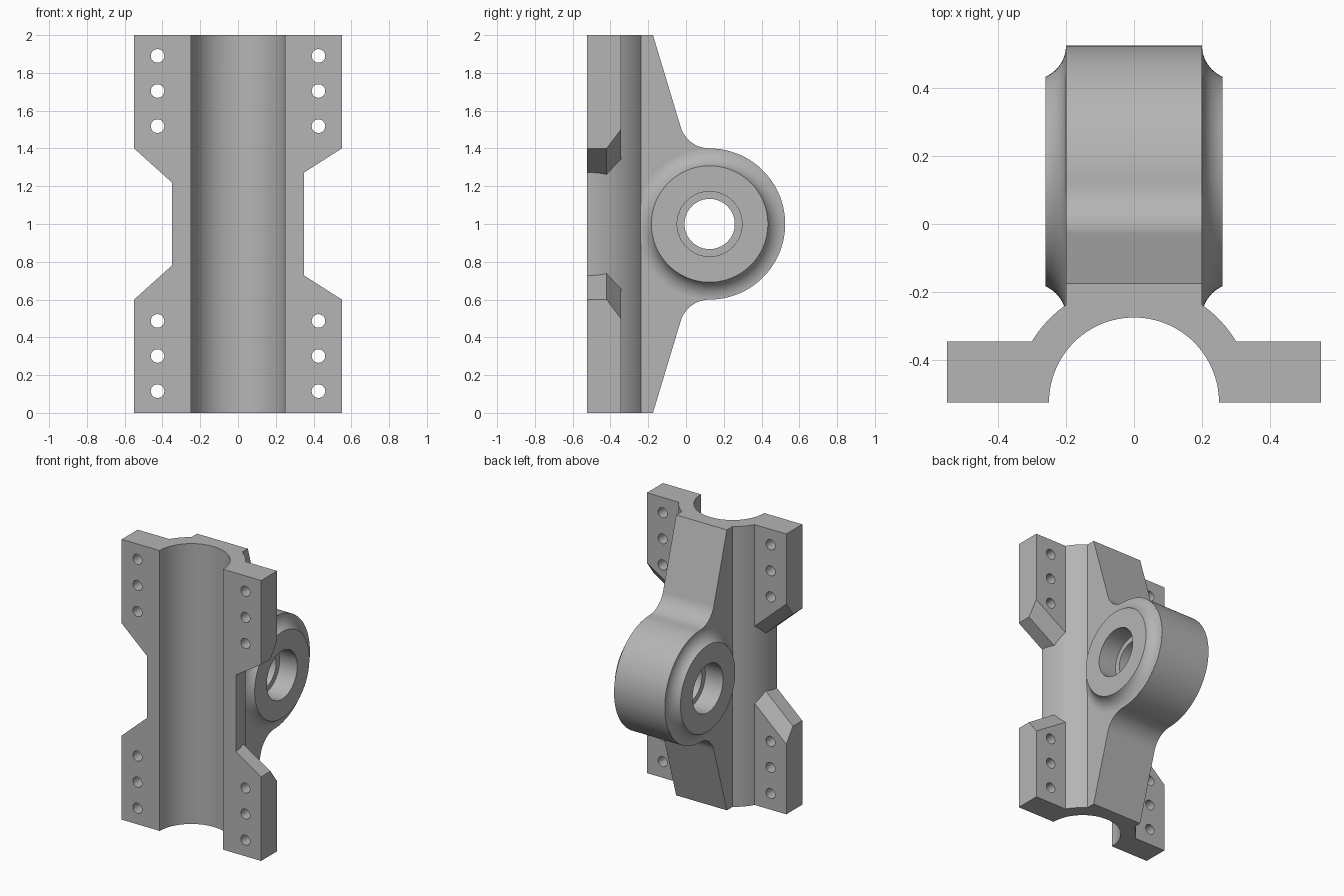
import bpy, bmesh
from math import sin, cos, pi, acos, atan2, radians
from mathutils import Vector

if "Cube" in bpy.data.objects:
    bpy.data.objects.remove(bpy.data.objects["Cube"], do_unlink=True)

HEIGHT, FRONT, BACK = 2.0, -0.525, -0.345   # overall height, flange faces
HUB_Y, HUB_Z, HUB_R = 0.125, 1.0, 0.4       # pivot hub axis and radius
WEB_X = 0.2                                 # half width of the web

steel = bpy.data.materials.new("plain_grey")
steel.use_nodes = True
GREY = (0.46, 0.46, 0.46, 1)
steel.diffuse_color = GREY
steel.node_tree.nodes["Principled BSDF"].inputs["Base Color"].default_value = GREY


def loft(name, loops):
    """Closed solid through a list of equal-length loops of points."""
    bm = bmesh.new()
    rings = [[bm.verts.new(p) for p in loop] for loop in loops]
    n = len(rings[0])
    for a, b in zip(rings, rings[1:]):
        for i in range(n):
            j = (i + 1) % n
            bm.faces.new((a[i], a[j], b[j], b[i]))
    bm.faces.new(rings[0])
    bm.faces.new(rings[-1])
    bmesh.ops.recalc_face_normals(bm, faces=bm.faces)
    mesh = bpy.data.meshes.new(name)
    bm.to_mesh(mesh)
    bm.free()
    mesh.materials.append(steel)
    ob = bpy.data.objects.new(name, mesh)
    bpy.context.collection.objects.link(ob)
    return ob


def arc(r, start, end, n):
    """Points of an arc, as (u, v) pairs."""
    return [(r * cos(start + (end - start) * i / n),
             r * sin(start + (end - start) * i / n)) for i in range(n + 1)]


def lathe_x(name, profile, n=96):
    """Solid turned about the hub axis from (x, radius) pairs."""
    return loft(name, [[(x, HUB_Y + u, HUB_Z + v) for u, v in arc(r, 0, 2 * pi, n)[:-1]]
                       for x, r in profile])


def combine(target, other, operation):
    mod = target.modifiers.new(operation.lower(), 'BOOLEAN')
    mod.operation, mod.solver, mod.object = operation, 'EXACT', other
    bpy.context.view_layer.objects.active = target
    bpy.ops.object.modifier_apply(modifier=mod.name)
    bpy.data.objects.remove(other, do_unlink=True)


# Half-round saddle body
half = arc(0.35, 0, pi, 64)
bracket = loft("pivot_bracket", [[(u, FRONT + v, z) for u, v in half] for z in (0, HEIGHT)])

# Bolt flanges: sloped inner ends with a chamfer on the back half
def flange(side, top, inner_z):
    inner, outer, edge_z = 0.27, 0.55, 1.4
    slope = (edge_z - inner_z) / 0.2
    loops = []
    for y, lift in ((FRONT, 0), (-0.42, 0), (BACK, 0.1)):
        ends = [(inner, edge_z - slope * (outer - inner) + lift), (outer, edge_z + lift),
                (outer, HEIGHT), (inner, HEIGHT)]
        loops.append([(side * x, y, z if top else HEIGHT - z) for x, z in ends])
    return loft("flange", loops)

for side, inner_z in ((1, 1.273), (-1, 1.22)):
    for top in (True, False):
        combine(bracket, flange(side, top, inner_z), 'UNION')

# Web: tapered spine flowing through a fillet into the round hub
FILLET = 0.16
lean = atan2(0.145, 0.48)
upper = [(-0.3, HEIGHT), (-0.175, HEIGHT)]
upper += [(HUB_Y + u, HUB_Z + HUB_R + FILLET + v)
          for u, v in arc(FILLET, pi + lean, 1.5 * pi, 16)]
rim = [(HUB_Y + u, HUB_Z + v) for u, v in arc(HUB_R, pi / 2, -pi / 2, 64)][1:-1]
outline = upper + rim + [(y, HEIGHT - z) for y, z in reversed(upper)]
combine(bracket, loft("web", [[(x, y, z) for y, z in outline] for x in (-WEB_X, WEB_X)]), 'UNION')

# Hub bosses: raised faces with a concave fillet to the web
sweep = [radians(3) + (acos(0.4) - radians(3)) * i / 12 for i in range(13)]
flare = [(0.3 - 0.1 * cos(t), HUB_R - 0.1 * sin(t)) for t in sweep]
profile = [(-x, r) for x, r in reversed(flare)] + flare
combine(bracket, lathe_x("hub_boss", profile), 'UNION')

# Saddle bore
ring = arc(0.25, 0, 2 * pi, 128)[:-1]
combine(bracket, loft("bore", [[(u, FRONT + v, z) for u, v in ring]
                               for z in (-0.1, HEIGHT + 0.1)]), 'DIFFERENCE')

# Pivot hole, counterbored from both sides
HOLE, SEAT, STEP = 0.133, 0.172, 0.12
combine(bracket, lathe_x("pivot_hole", [(-0.4, SEAT), (-STEP, SEAT), (-STEP, HOLE),
                                        (STEP, HOLE), (STEP, SEAT), (0.4, SEAT)], 64), 'DIFFERENCE')

# Bolt holes
for side in (-1, 1):
    for base in (0.115, 1.518):
        for i in range(3):
            z = base + 0.186 * i
            bolt = [(side * 0.426 + u, z + v) for u, v in arc(0.036, 0, 2 * pi, 24)[:-1]]
            combine(bracket, loft("bolt_hole", [[(x, y, h) for x, h in bolt]
                                                for y in (FRONT - 0.1, BACK + 0.1)]), 'DIFFERENCE')

# Smooth curved faces, keep edges crisp
bpy.ops.object.select_all(action='DESELECT')
bracket.select_set(True)
bpy.context.view_layer.objects.active = bracket
bpy.ops.object.shade_smooth_by_angle(angle=radians(25))
weighted = bracket.modifiers.new("weighted_normals", 'WEIGHTED_NORMAL')
weighted.keep_sharp = True
